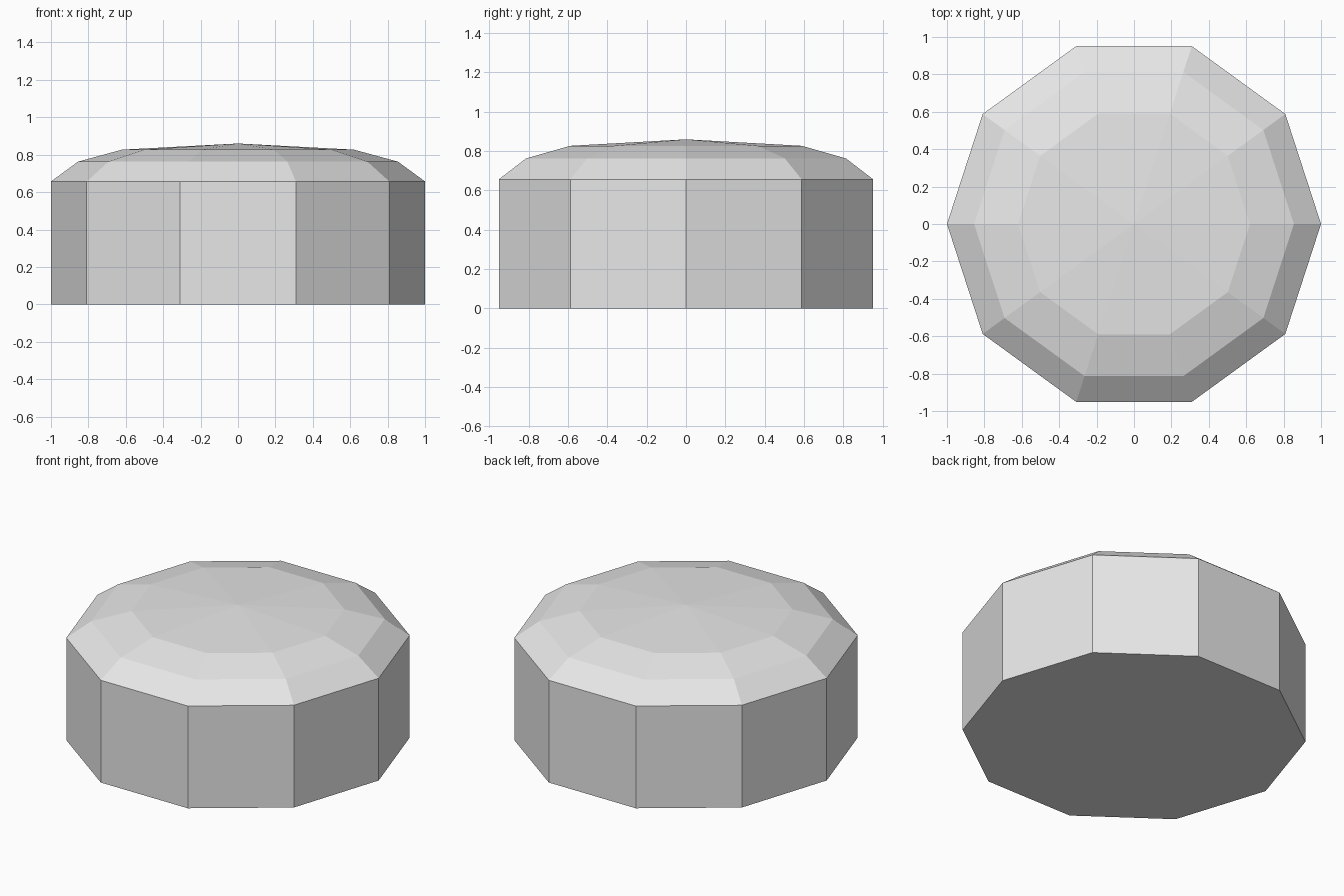
import bpy
import bmesh
from math import cos, sin, tau

SIDES = 10

cube = bpy.data.objects.get("Cube")
if cube:
    bpy.data.objects.remove(cube, do_unlink=True)

# Single plain grey material
grey = bpy.data.materials.new("light_grey")
grey.use_nodes = True
colour = (0.8, 0.8, 0.8, 1)
grey.diffuse_color = colour
grey.node_tree.nodes["Principled BSDF"].inputs["Base Color"].default_value = colour


def add_ring(bm, radius, z):
    return [bm.verts.new((radius * cos(tau * i / SIDES), radius * sin(tau * i / SIDES), z))
            for i in range(SIDES)]


# Ten-sided drum with a shallow faceted dome: (radius, height) of each ring
profile = [(1, 0), (1, 0.657), (0.855, 0.763), (0.62, 0.827)]
apex_height = 0.86

bm = bmesh.new()
rings = [add_ring(bm, r, z) for r, z in profile]
apex = bm.verts.new((0, 0, apex_height))

# Flat base
bm.faces.new(reversed(rings[0]))

for i in range(SIDES):
    j = (i + 1) % SIDES
    # Wall and sloping dome bands
    for low, high in zip(rings, rings[1:]):
        bm.faces.new((low[i], low[j], high[j], high[i]))
    # Crown triangles
    bm.faces.new((rings[-1][i], rings[-1][j], apex))

mesh = bpy.data.meshes.new("domed_drum")
bm.to_mesh(mesh)
bm.free()
mesh.materials.append(grey)
drum = bpy.data.objects.new("domed_drum", mesh)
bpy.context.collection.objects.link(drum)

# Smooth the dome only lightly: keep every facet flat
for face in mesh.polygons:
    face.use_smooth = False
